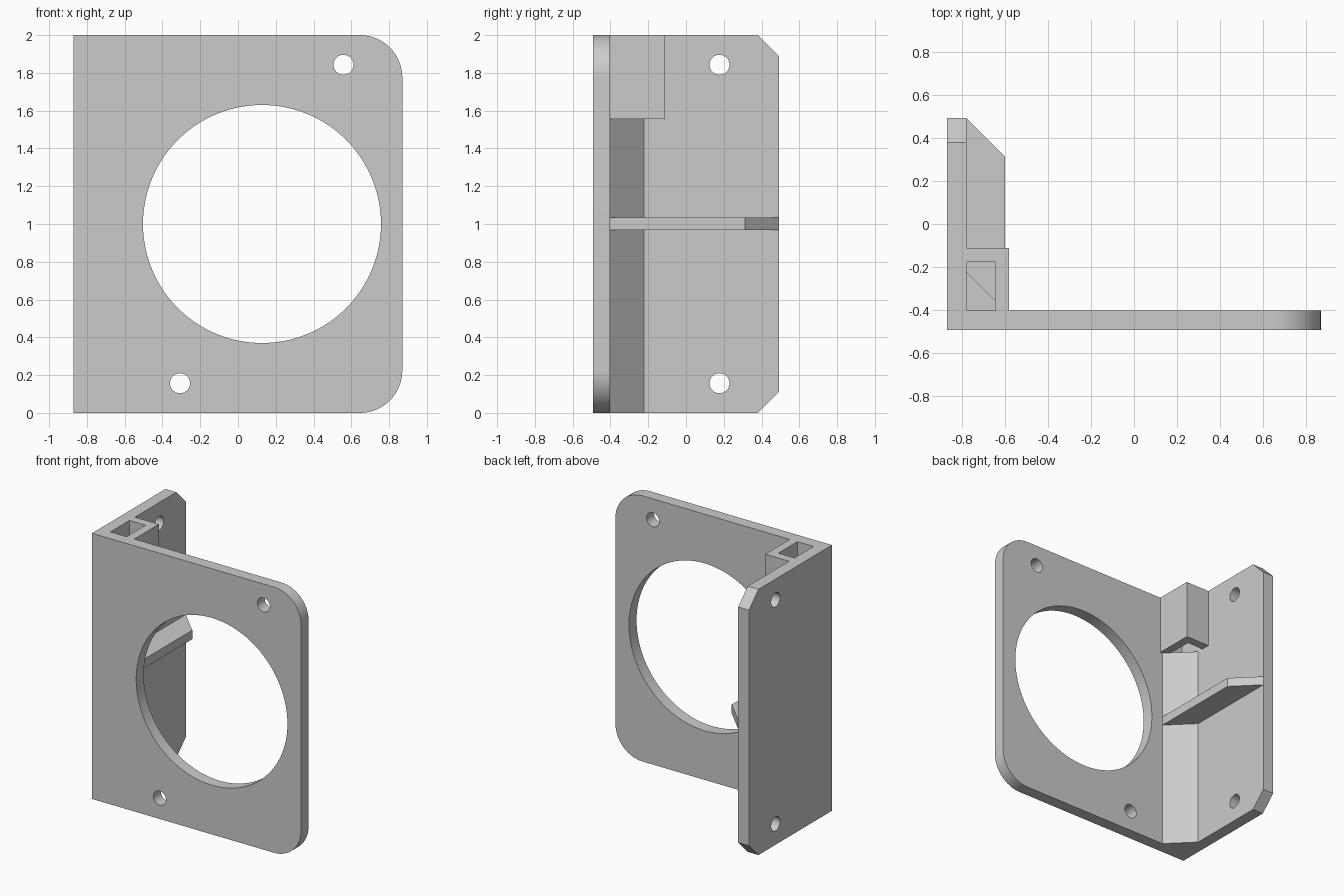
import bpy, bmesh
from math import cos, sin, pi, radians

cube = bpy.data.objects.get("Cube")
if cube:
    bpy.data.objects.remove(cube, do_unlink=True)

grey = bpy.data.materials.new("light grey")
grey.use_nodes = True
colour = (0.6, 0.6, 0.6, 1)
grey.diffuse_color = colour
grey.node_tree.nodes["Principled BSDF"].inputs["Base Color"].default_value = colour

X, Y, H = 0.87, 0.493, 2.0          # half width, half depth, height
WALL_X, PLATE_Y = -0.78, -0.403     # inner faces of wall and plate
EMBED = 0.04                        # overlap of joined parts

# For each extrusion axis, place a profile point (a, b) at depth d
PLACE = {"x": lambda a, b, d: (d, a, b),
         "y": lambda a, b, d: (a, d, b),
         "z": lambda a, b, d: (a, b, d)}


def prism(name, axis, points, low, high):
    """Extrude a closed profile along an axis."""
    bm = bmesh.new()
    base = bm.faces.new([bm.verts.new(PLACE[axis](a, b, low)) for a, b in points])
    ext = bmesh.ops.extrude_face_region(bm, geom=[base], use_keep_orig=True)
    shift = PLACE[axis](0, 0, high - low)
    verts = [g for g in ext["geom"] if isinstance(g, bmesh.types.BMVert)]
    bmesh.ops.translate(bm, verts=verts, vec=shift)
    bmesh.ops.recalc_face_normals(bm, faces=bm.faces)
    mesh = bpy.data.meshes.new(name)
    bm.to_mesh(mesh)
    bm.free()
    mesh.materials.append(grey)
    ob = bpy.data.objects.new(name, mesh)
    bpy.context.collection.objects.link(ob)
    return ob


def arc(a, b, r, start, end, n):
    angles = [start + (end - start) * i / n for i in range(n + 1)]
    return [(a + r * cos(t), b + r * sin(t)) for t in angles]


def combine(target, other, operation):
    """Apply a boolean and remove the second object."""
    mod = target.modifiers.new(operation, "BOOLEAN")
    mod.operation, mod.solver, mod.object = operation, "EXACT", other
    bpy.context.view_layer.objects.active = target
    bpy.ops.object.modifier_apply(modifier=mod.name)
    bpy.data.objects.remove(other, do_unlink=True)


def drill(target, axis, a, b, r, low, high, n=32):
    hole = prism("hole_cutter", axis, arc(a, b, r, 0, 2 * pi, n)[:-1], low, high)
    hole.hide_render = True
    combine(target, hole, "DIFFERENCE")


# Front plate with two rounded corners
R = 0.225
outline = ([(-X, 0)] + arc(X - R, R, R, -pi / 2, 0, 16)
           + arc(X - R, H - R, R, 0, pi / 2, 16) + [(-X, H)])
bracket = prism("fan_bracket", "y", outline, -Y, PLATE_Y)
drill(bracket, "y", 0.127, 1, 0.63, -0.7, -0.2, 96)
for x, z in ((0.558, 1.843), (-0.307, 0.157)):
    drill(bracket, "y", x, z, 0.053, -0.7, -0.2)

# Side wall with chamfered back corners
C = 0.113
inside = PLATE_Y - EMBED
wall = prism("side_wall", "x", [(inside, 0), (Y - C, 0), (Y, C), (Y, H - C),
                                (Y - C, H), (inside, H)], -X, WALL_X)
for z in (0.157, 1.843):
    drill(wall, "x", 0.177, z, 0.053, -1, -0.7)

# Corner fillet, top socket and middle rib
root = WALL_X - EMBED
SOCKET_Z = 1.555
fillet = prism("corner_fillet", "z", [
    (root, inside), (-0.6, inside), (-0.6, PLATE_Y), (WALL_X, -0.223),
    (root, -0.223)], 0, SOCKET_Z)
socket = prism("socket", "z", [
    (-0.646, inside), (-0.581, inside), (-0.581, -0.112), (root, -0.112),
    (root, -0.177), (-0.646, -0.177)], SOCKET_Z, H)
rib = prism("middle_rib", "z", [
    (root, inside), (-0.6, inside), (-0.6, 0.313), (WALL_X, Y), (root, Y)],
    0.967, 1.035)

# Join into one solid
for part in (wall, fillet, socket, rib):
    combine(bracket, part, "UNION")

bpy.ops.object.select_all(action="DESELECT")
bracket.select_set(True)
bpy.context.view_layer.objects.active = bracket
bpy.ops.object.shade_smooth_by_angle(angle=radians(30))
